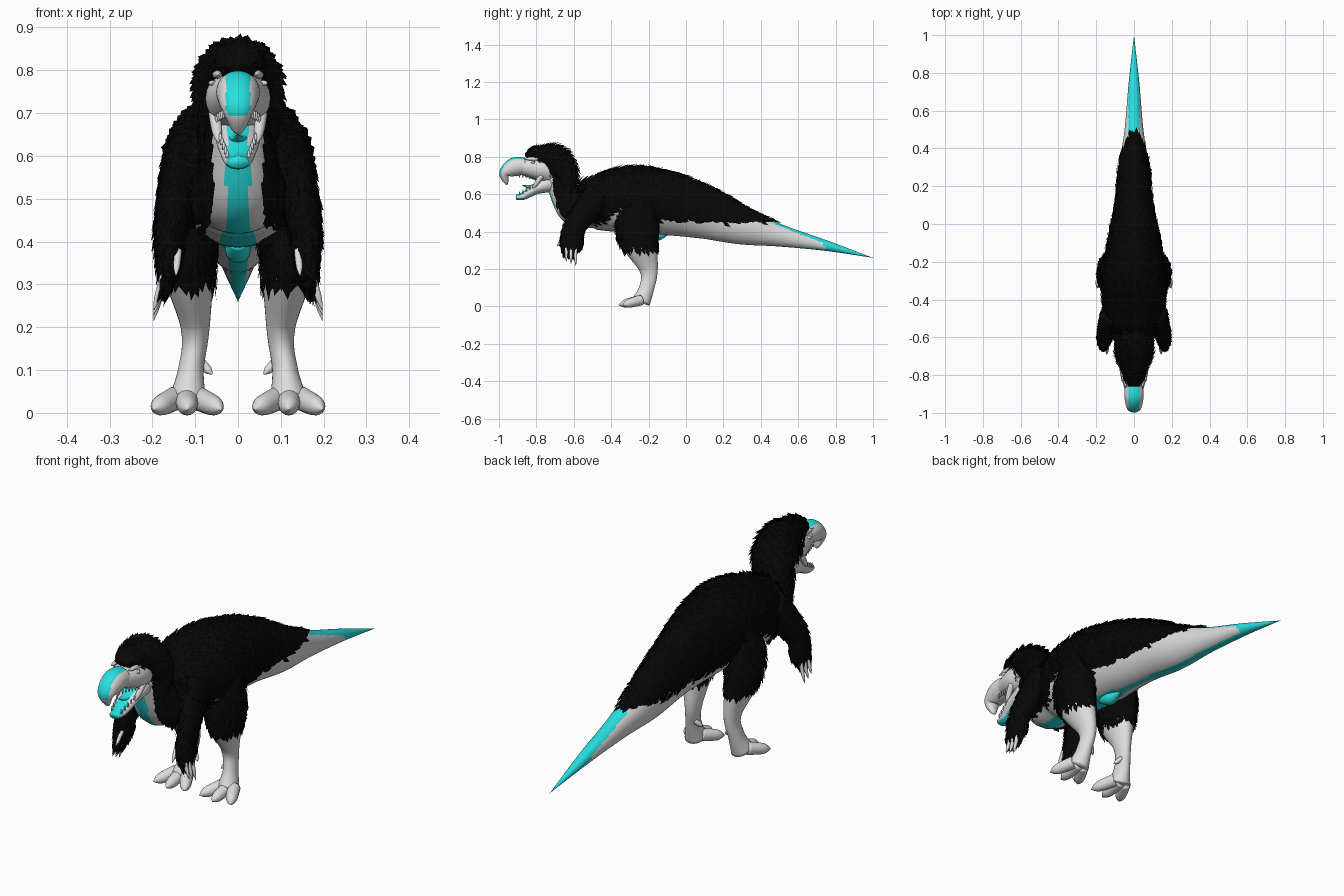
import bpy, bmesh, math, random
from mathutils import Vector

random.seed(4)
if "Cube" in bpy.data.objects:
    bpy.data.objects.remove(bpy.data.objects["Cube"])


def material(name, red, green, blue):
    colour = (red, green, blue, 1)
    made = bpy.data.materials.new(name)
    made.use_nodes = True
    made.diffuse_color = colour
    made.node_tree.nodes["Principled BSDF"].inputs["Base Color"].default_value = colour
    return made


MATERIALS = [material("pale skin", .72, .72, .72),
             material("turquoise skin", .02, .74, .74),
             material("black feather", .002, .002, .002)]
PALE, BLUE, BLACK = range(len(MATERIALS))


def finish(bm, name, smooth):
    mesh = bpy.data.meshes.new(name)
    bm.to_mesh(mesh)
    bm.free()
    for mat in MATERIALS:
        mesh.materials.append(mat)
    for polygon in mesh.polygons:
        polygon.use_smooth = smooth
    bpy.context.collection.objects.link(bpy.data.objects.new(name, mesh))


def spline(points, spacing):
    """Smooth path through rows of x, y, z, half width and optional half height."""
    rows = [Vector((*p[:4], p[-1])) for p in points]
    path = []
    padded = [rows[0], *rows, rows[-1]]
    for before, start, end, after in zip(padded, rows, rows[1:], padded[3:]):
        steps = max(2, round((end - start).length / spacing))
        slope_in, slope_out = (end - before) / 2, (after - start) / 2
        for k in range(steps):
            t = k / steps
            ease = t * t * (3 - 2 * t)
            path.append(start.lerp(end, ease) + slope_in * t * (1 - t) ** 2
                        - slope_out * t * t * (1 - t))
    return path + [rows[-1]]


def feathers(name, roots, length, lift):
    """Overlapping pointed cards laid along the flow of the surface."""
    bm = bmesh.new()
    for centre, normal, flow in roots:
        along = flow - normal * flow.dot(normal)
        if along.length < .1:
            continue
        along.normalize()
        side = normal.cross(along)
        reach = (along + side * random.uniform(-.3, .3)) * length * random.uniform(.7, 1.2)
        reach += normal * lift * random.uniform(.5, 1.2)
        half = side * length / 4
        middle = centre + reach / 2
        outline = (centre, middle + half, centre + reach, middle - half)
        card = bm.faces.new([bm.verts.new(corner) for corner in outline])
        card.material_index = BLACK
    finish(bm, name, False)


def tube(name, points, rule, sides=16, spacing=.01, plume=None):
    """Loft of ellipses along a path, coloured by a rule on face centre and normal."""
    rows = spline(points, spacing)
    bm = bmesh.new()
    rings, flows = [], []
    for i, row in enumerate(rows):
        ahead, behind = rows[min(i + 1, len(rows) - 1)], rows[max(i - 1, 0)]
        flow = Vector((ahead - behind)[:3]).normalized()
        across = (Vector((1, 0, 0)) - flow * flow.x).normalized()
        wide = across * max(row[3], .001)
        high = across.cross(flow) * max(row[4], .001)
        angles = [math.tau * k / sides for k in range(sides)]
        rings.append([bm.verts.new(Vector(row[:3]) + wide * math.cos(a) + high * math.sin(a))
                      for a in angles])
        flows.append(flow)
    made = []
    for ring, following, flow in zip(rings, rings[1:], flows):
        for k in range(sides):
            made.append((bm.faces.new((ring[k - 1], ring[k], following[k], following[k - 1])), flow))
    for end in (0, -1):
        made.append((bm.faces.new(rings[end]), flows[end]))
    bmesh.ops.recalc_face_normals(bm, faces=bm.faces[:])
    roots = []
    for face, flow in made:
        centre = face.calc_center_median()
        face.material_index = rule(centre, face.normal)
        if face.material_index == BLACK:
            roots.append((centre, face.normal.copy(), flow))
    finish(bm, name, True)
    if plume:
        feathers(name + "_feathers", roots, *plume)


def centred(name, points, rule, **options):
    tube(name, [(0, *p) for p in points], rule, **options)


def pair(name, points, rule, **options):
    for label, sign in (("left_", 1), ("right_", -1)):
        tube(label + name, [(sign * p[0], *p[1:]) for p in points], rule, **options)


def pale(centre, normal):
    return PALE


def blue(centre, normal):
    return BLUE


def black(centre, normal):
    return BLACK


def spike(name, start, end, radius):
    """Mirrored digit, claw or tooth that stays thick and then tapers to a point."""
    bend = Vector(start).lerp(Vector(end), .7)
    pair(name, [(*start, radius), (*bend, radius * .8), (*end, 0)], pale)


# Neck, trunk and tail
def body_rule(c, n):
    if c.y > .74:
        return BLUE
    stripe = .028 if c.y < -.56 else .036 if c.y < -.1 else .018
    if -n.z - n.y > .6 and abs(c.x) < stripe:
        return BLUE
    if c.y > .46:
        return BLUE if n.z > .3 and abs(c.x) < .03 else PALE
    if c.y < -.5:
        nape = n.y + n.z > .1
        flank = abs(c.x) > .058 and c.z > .45
        return BLACK if nape or flank else PALE
    return BLACK if c.z > (.73 + c.y * .6 if c.y < -.3 else .46) else PALE


centred("body", [(-.7, .7, .06), (-.6, .54, .1), (-.5, .55, .15, .14), (-.3, .57, .17, .18),
                 (-.1, .55, .14, .17), (.1, .5, .1, .14), (.3, .43, .08, .1), (.5, .38, .05, .06),
                 (.75, .325, .028), (1, .26, 0)],
        body_rule, sides=48, spacing=.018, plume=(.05, .012))
centred("vent", [(-.22, .4, .02), (-.16, .38, .03), (-.1, .39, .01)], blue)

# Feathered mane over the crown and nape
centred("mane", [(-.86, .81, .03, .01), (-.8, .81, .05, .04), (-.7, .78, .09, .08),
                 (-.64, .7, .09, .06), (-.64, .57, .07, .04)],
        black, sides=32, spacing=.014, plume=(.05, .016))


# Skull, hooked beak and open lower jaw
def beak_rule(c, n):
    return BLUE if abs(c.x) < .028 and n.z - n.y > .5 else PALE


def jaw_rule(c, n):
    return BLUE if c.y < -.9 or abs(c.x) < .026 else PALE


centred("skull", [(-.68, .72, .06, .07), (-.77, .735, .076, .07), (-.86, .745, .054, .047),
                  (-.92, .75, .03)], pale, sides=24)
centred("beak", [(-.86, .75, .05, .045), (-.92, .745, .05), (-.97, .71, .038, .03),
                 (-.96, .66, .014, .01), (-.955, .65, 0)], beak_rule, sides=40, spacing=.008)
centred("lower_jaw", [(-.72, .66, .055, .05), (-.8, .63, .05, .03), (-.87, .59, .034, .02),
                      (-.91, .585, .024, .014)], jaw_rule, sides=24)
centred("tongue", [(-.76, .66, .03, .01), (-.83, .64, .02, .01), (-.88, .65, 0)], blue)
spike("cheek", (.055, -.77, .7), (.045, -.82, .63), .014)
spike("brow", (.05, -.77, .79), (.045, -.87, .79), .011)
spike("eye", (.055, -.81, .77), (.068, -.83, .77), .007)
for i in range(6):
    x, y = .05 - i * .004, -.8 - i * .018
    root = .698 + i * .002
    spike("upper_tooth", (x, y, root), (x, y, root - .02), .004)
    gum = .645 - i * .01
    spike("lower_tooth", (x - .005, y, gum), (x - .005, y, gum + .02), .004)


# Legs with feathered thighs
def leg_rule(c, n):
    return BLACK if c.z > .315 else PALE


pair("leg", [(.1, -.25, .6, .06, .09), (.12, -.26, .4, .07, .11), (.1, -.2, .2, .034, .05),
             (.11, -.21, .1, .03, .04), (.118, -.24, .025, .046, .05)],
     leg_rule, sides=32, spacing=.016, plume=(.05, .01))
for name, spread in (("inner_toe", -.08), ("middle_toe", 0), ("outer_toe", .08)):
    spike(name, (.12 + spread / 3, -.24, .034), (.118 + spread, abs(spread) / 4 - .36, .008), .028)
spike("hind_toe", (.09, -.19, .12), (.06, -.21, .09), .012)

# Feathered arms with clawed hands
pair("arm", [(.12, -.46, .6, .05, .08), (.153, -.58, .45, .037, .056), (.162, -.61, .35, .024, .055),
             (.168, -.62, .3, .01, .03)],
     black, sides=24, spacing=.016, plume=(.048, .01))
spike("thumb", (.14, -.65, .38), (.145, -.69, .32), .009)
for i, name in enumerate(("front_finger", "middle_finger", "back_finger")):
    y = -.64 + i * .025
    spike(name, (.17, y, .33), (.197, y, .24 - i * .012), .009)
